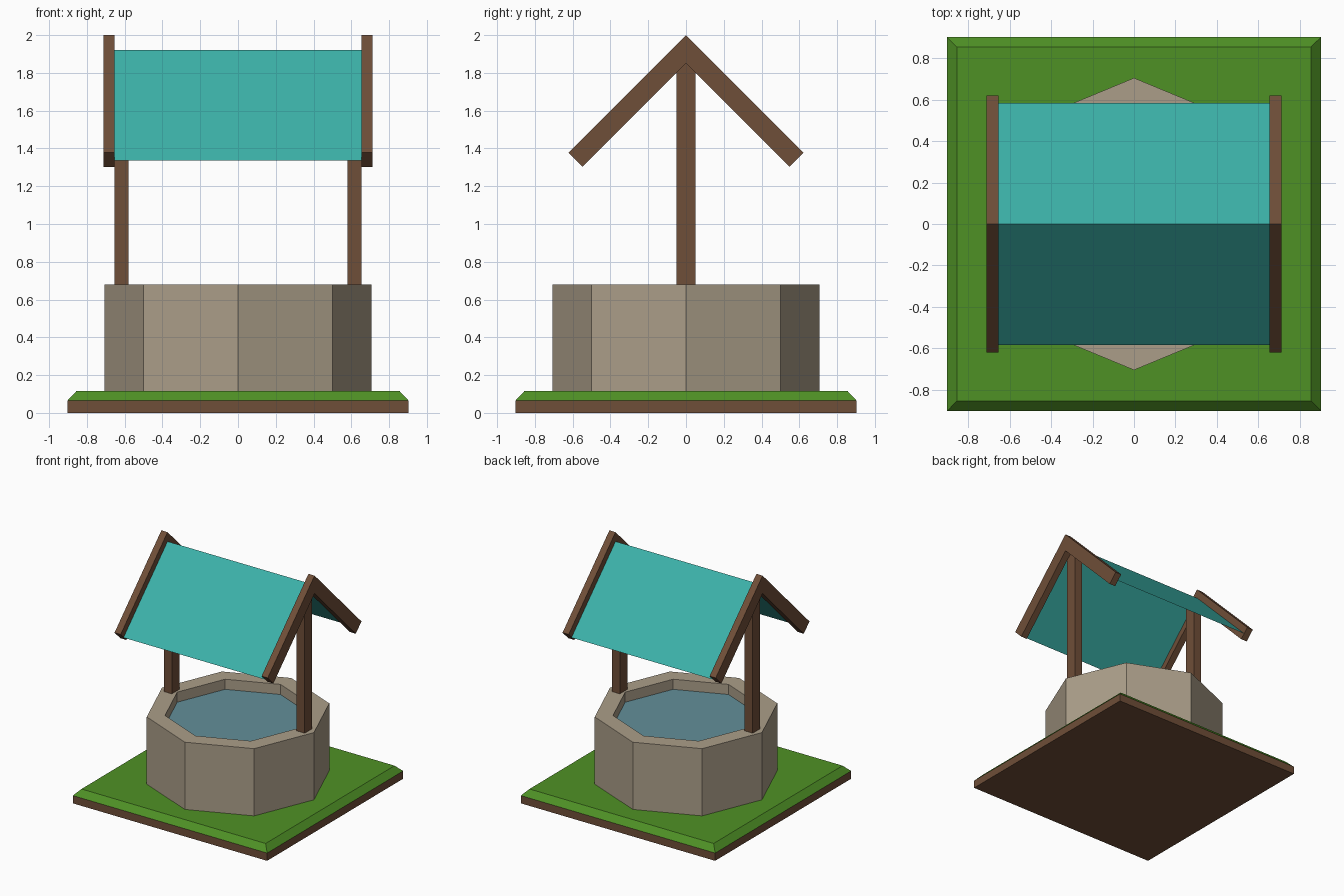
import bpy, math

if "Cube" in bpy.data.objects:
    bpy.data.objects.remove(bpy.data.objects["Cube"])


def material(name, rgb):
    m = bpy.data.materials.new(name)
    lin = [((c / 255 + 0.055) / 1.055) ** 2.4 for c in rgb]
    m.diffuse_color = (*lin, 1)
    m.use_nodes = True
    m.node_tree.nodes["Principled BSDF"].inputs["Base Color"].default_value = m.diffuse_color
    return m


stone = material("stone", (171, 158, 137))
wood = material("brown wood and soil", (111, 78, 56))
grass = material("grass green", (79, 145, 37))
teal = material("roof teal", (60, 178, 169))
water = material("water blue", (99, 143, 153))


def add(name, verts, faces, mat):
    me = bpy.data.meshes.new(name)
    me.from_pydata(verts, [], faces)
    me.materials.append(mat)
    ob = bpy.data.objects.new(name, me)
    bpy.context.collection.objects.link(ob)
    return ob


def loft(name, rings, mat, caps=True):
    """Skin a stack of equal-length closed rings."""
    n = len(rings[0])
    verts = [p for r in rings for p in r]
    faces = [(k * n + i, k * n + (i + 1) % n, (k + 1) * n + (i + 1) % n, (k + 1) * n + i)
             for k in range(len(rings) - 1) for i in range(n)]
    if caps:
        faces.append(tuple(reversed(range(n))))
        faces.append(tuple(range(len(verts) - n, len(verts))))
    return add(name, verts, faces, mat)


def rect(x0, x1, y, z):
    return [(x0, -y, z), (x1, -y, z), (x1, y, z), (x0, y, z)]


def octagon(r, z):
    return [(r * math.cos(i * math.pi / 4), r * math.sin(i * math.pi / 4), z) for i in range(8)]


# Ground slab: soil block with a bevelled grass layer
loft("soil_base", [rect(-0.903, 0.903, 0.903, 0), rect(-0.903, 0.903, 0.903, 0.065)], wood)
loft("grass_layer", [rect(-0.903, 0.903, 0.903, 0.065), rect(-0.856, 0.856, 0.856, 0.115)], grass)

# Octagonal stone wall with a hollow, and the water inside it
R, RI, TOP, WATER = 0.706, 0.565, 0.68, 0.595
loft("stone_wall", [octagon(R, 0.115), octagon(R, TOP), octagon(RI, TOP), octagon(RI, WATER)],
     stone, caps=False)
add("water_surface", octagon(RI, WATER), [tuple(range(8))], water)

# Thin folded roof sheet
X, H, W = 0.655, 1.922, 0.585
add("roof_sheet",
    [(-X, -W, H - W), (X, -W, H - W), (X, 0, H), (-X, 0, H), (X, W, H - W), (-X, W, H - W)],
    [(0, 1, 2, 3), (3, 2, 4, 5)], teal)

# Posts and angled gable boards on both sides
chevron = [(0, 2.0), (-0.622, 1.378), (-0.547, 1.303), (0, 1.85), (0.547, 1.303), (0.622, 1.378)]
for side, s in (("left", -1), ("right", 1)):
    x0, x1 = sorted((s * 0.58, s * 0.655))
    loft(side + "_post", [rect(x0, x1, 0.05, TOP - 0.01), rect(x0, x1, 0.05, 1.87)], wood)
    x0, x1 = sorted((s * 0.655, s * 0.712))
    n = len(chevron)
    verts = [(x, y, z) for x in (x0, x1) for y, z in chevron]
    faces = [(i, i + n, (i + 1) % n + n, (i + 1) % n) for i in range(n)]
    faces += [(0, 1, 2, 3), (0, 3, 4, 5), (9, 8, 7, 6), (11, 10, 9, 6)]
    board = add(side + "_gable_board", verts, faces, wood)
    # Make the normals agree and point outward
    import bmesh
    bm = bmesh.new()
    bm.from_mesh(board.data)
    bmesh.ops.recalc_face_normals(bm, faces=bm.faces)
    bm.to_mesh(board.data)
    bm.free()
